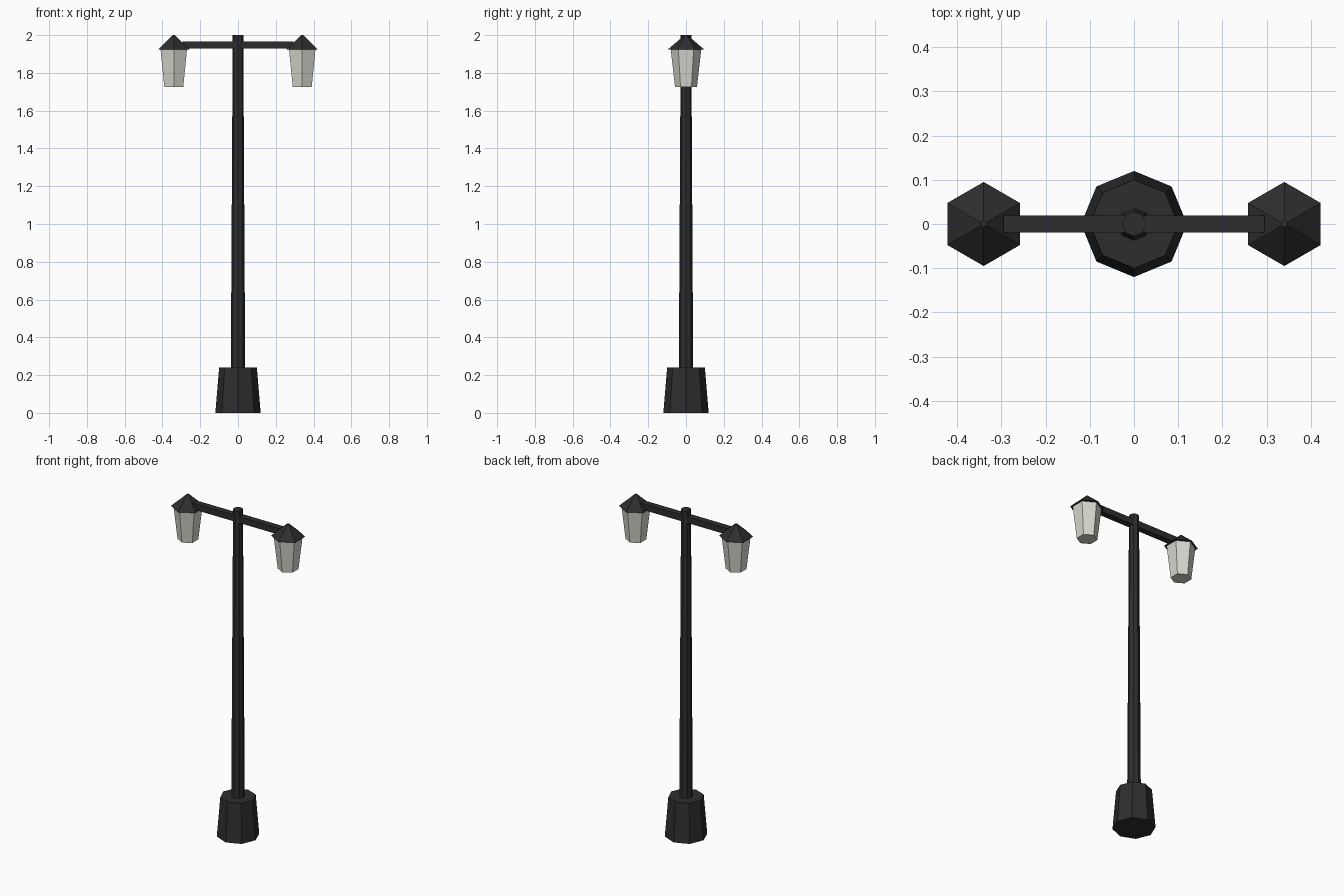
import bpy
from math import pi

cube = bpy.data.objects.get("Cube")
if cube:
    bpy.data.objects.remove(cube, do_unlink=True)


def material(name, color):
    mat = bpy.data.materials.new(name)
    mat.use_nodes = True
    mat.diffuse_color = color
    mat.node_tree.nodes["Principled BSDF"].inputs["Base Color"].default_value = color
    return mat


iron = material("dark iron", (0.027, 0.027, 0.027, 1))
glass = material("frosted glass", (0.68, 0.68, 0.62, 1))


def finish(name, mat):
    obj = bpy.context.object
    obj.name = obj.data.name = name
    obj.data.materials.append(mat)
    return obj


def tapered(name, sides, r_low, r_high, z_low, z_high, mat, x=0):
    """Flat-sided tapered prism standing between two heights."""
    bpy.ops.mesh.primitive_cone_add(
        vertices=sides, radius1=r_low, radius2=r_high, depth=z_high - z_low,
        location=(x, 0, (z_low + z_high) / 2))
    return finish(name, mat)


# Octagonal base and post
tapered("base", 8, 0.12, 0.10, 0, 0.24, iron)
tapered("post", 8, 0.038, 0.028, 0.24, 2.0, iron)

# Crossbar through the top of the post
bpy.ops.mesh.primitive_cube_add(size=1, location=(0, 0, 1.947))
bpy.context.object.scale = (0.59, 0.039, 0.038)
bpy.ops.object.transform_apply(location=False, rotation=False, scale=True)
finish("crossbar", iron)

# Hexagonal lanterns at both ends
for side, x in (("left", 0.34), ("right", -0.34)):
    tapered(side + "_lantern_glass", 6, 0.058, 0.081, 1.725, 1.925, glass, x)
    tapered(side + "_lantern_roof", 6, 0.095, 0.007, 1.925, 2.0, iron, x)
